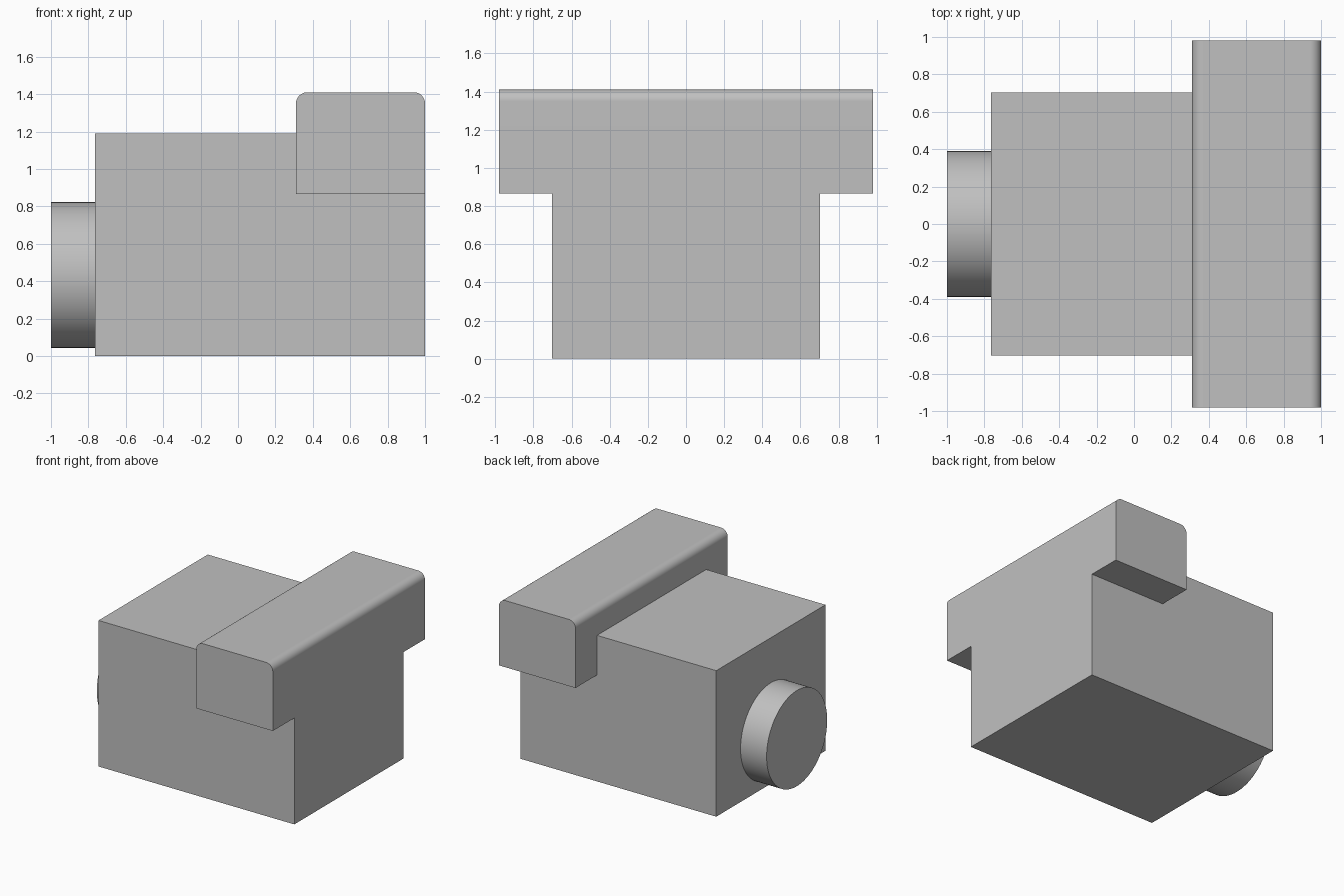
import bpy
import bmesh
import math
from mathutils import Matrix, Vector

cube = bpy.data.objects.get("Cube")
if cube:
    bpy.data.objects.remove(cube, do_unlink=True)

# One plain grey for every part
grey = bpy.data.materials.new("plain grey")
grey.use_nodes = True
grey.diffuse_color = (0.53, 0.53, 0.53, 1)
grey.node_tree.nodes["Principled BSDF"].inputs["Base Color"].default_value = grey.diffuse_color


def add_object(name, bm):
    mesh = bpy.data.meshes.new(name)
    bm.to_mesh(mesh)
    bm.free()
    mesh.materials.append(grey)
    obj = bpy.data.objects.new(name, mesh)
    bpy.context.collection.objects.link(obj)
    return obj


def box(low, high):
    low, high = Vector(low), Vector(high)
    bm = bmesh.new()
    place = Matrix.Translation((low + high) / 2) @ Matrix.Diagonal((*(high - low), 1))
    bmesh.ops.create_cube(bm, size=1, matrix=place)
    return bm


def activate(obj):
    bpy.ops.object.select_all(action='DESELECT')
    obj.select_set(True)
    bpy.context.view_layer.objects.active = obj


def smooth(obj):
    activate(obj)
    bpy.ops.object.shade_smooth_by_angle(angle=math.radians(30))
    normals = obj.modifiers.new("flat face normals", 'WEIGHTED_NORMAL')
    normals.keep_sharp = True


# Main block
body = add_object("body", box((-0.765, -0.703, 0), (1, 0.703, 1.19)))

# Cross bar with its two long top edges rounded
bm = box((0.31, -0.98, 0.867), (1, 0.98, 1.41))
top_edges = [e for e in bm.edges
             if all(v.co.z > 1.4 for v in e.verts)
             and abs(e.verts[0].co.y - e.verts[1].co.y) > 1]
bmesh.ops.bevel(bm, geom=top_edges, offset=0.06, segments=12, profile=0.5,
                affect='EDGES')
bar = add_object("cross_bar", bm)

# Fuse the bar into the block and clean up the flush faces
union = body.modifiers.new("fuse bar", 'BOOLEAN')
union.operation = 'UNION'
union.solver = 'EXACT'
union.object = bar
activate(body)
bpy.ops.object.modifier_apply(modifier=union.name)
bpy.data.objects.remove(bar, do_unlink=True)
bm = bmesh.new()
bm.from_mesh(body.data)
bmesh.ops.dissolve_limit(bm, angle_limit=math.radians(0.5),
                         verts=bm.verts, edges=bm.edges)
bm.to_mesh(body.data)
bm.free()
smooth(body)

# Round boss on the side
bm = bmesh.new()
place = Matrix.Translation((-0.88, 0, 0.433)) @ Matrix.Rotation(math.pi / 2, 4, 'Y')
bmesh.ops.create_cone(bm, cap_ends=True, segments=96, radius1=0.39, radius2=0.39,
                      depth=0.24, matrix=place)
smooth(add_object("round_boss", bm))
